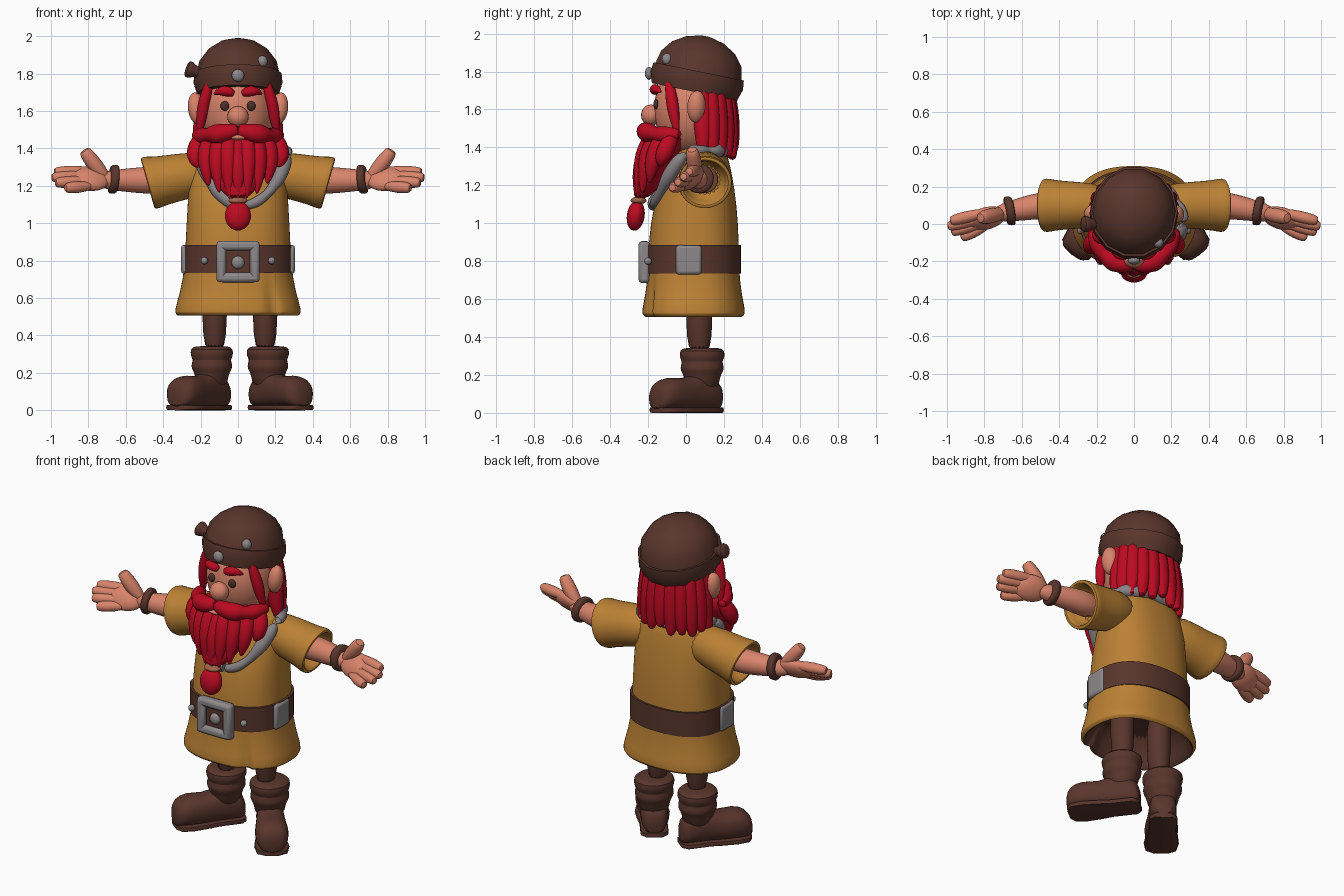
import bpy, bmesh, math, random
from mathutils import Vector, Matrix, Euler

random.seed(4)
if "Cube" in bpy.data.objects:
    bpy.data.objects.remove(bpy.data.objects["Cube"], do_unlink=True)


def material(name, *colour):
    mat = bpy.data.materials.new(name)
    mat.use_nodes = True
    mat.diffuse_color = (*colour, 1)
    mat.node_tree.nodes["Principled BSDF"].inputs["Base Color"].default_value = (*colour, 1)
    return mat


MUSTARD = material("mustard cloth", .5, .22, .035)
BROWN = material("brown leather", .1, .036, .025)
RED = material("red hair", .5, .003, .015)
SKIN = material("skin", .69, .23, .145)
METAL = material("grey metal", .27, .25, .26)
FUR = material("grey fur", .25, .23, .24)
DARK = material("dark eyes", .07, .03, .025)
TIE = material("tan tie", .36, .13, .07)


def finish(name, bm, materials, subsurf=0, bevel=0, angle=50):
    """Turn a bmesh into a shaded object with its modifiers."""
    bmesh.ops.recalc_face_normals(bm, faces=bm.faces)
    mesh = bpy.data.meshes.new(name)
    bm.to_mesh(mesh)
    bm.free()
    obj = bpy.data.objects.new(name, mesh)
    bpy.context.collection.objects.link(obj)
    for mat in materials:
        mesh.materials.append(mat)
    if bevel:
        modifier = obj.modifiers.new("bevel", "BEVEL")
        modifier.width, modifier.segments = bevel, 2
    if subsurf:
        modifier = obj.modifiers.new("smooth", "SUBSURF")
        modifier.levels = modifier.render_levels = subsurf
    bpy.ops.object.select_all(action="DESELECT")
    bpy.context.view_layer.objects.active = obj
    obj.select_set(True)
    bpy.ops.object.shade_smooth_by_angle(angle=math.radians(angle))
    return obj


def signed_power(value, exponent):
    return math.copysign(abs(value) ** exponent, value)


def ring(centre, u, v, sides, power=2):
    """Superellipse around a centre, spanned by the half axes u and v."""
    turns = [math.tau * i / sides for i in range(sides)]
    return [Vector(centre) + Vector(u) * signed_power(math.cos(a), 2 / power)
            + Vector(v) * signed_power(math.sin(a), 2 / power) for a in turns]


def loft(name, rings, *materials, lining=0, subsurf=1, angle=50):
    """Skin a row of rings; the first lining bands take the second material."""
    bm = bmesh.new()
    loops = [[bm.verts.new(point) for point in points] for points in rings]
    for k, (low, high) in enumerate(zip(loops, loops[1:])):
        for i in range(len(low)):
            face = bm.faces.new((low[i - 1], low[i], high[i], high[i - 1]))
            face.material_index = int(k < lining)
    bm.faces.new(loops[0]).material_index = int(lining > 0)
    bm.faces.new(loops[-1])
    return finish(name, bm, materials, subsurf=subsurf, angle=angle)


def stack(name, rows, *materials, x=0, centre=lambda z: 0, sides=24, power=2, **options):
    """Upright form from rows of height, half width and half depth."""
    rings = [ring((x, centre(z), z), (width, 0, 0), (0, depth, 0), sides, power) for z, width, depth in rows]
    return loft(name, rings, *materials, **options)


def tube(name, path, radii, mat, side=1, axis=None, sides=10):
    """Round form along a path, flipped across the middle by side."""
    points = [Vector((x * side, y, z)) for x, y, z in path]
    rings = []
    for i, (point, radius) in enumerate(zip(points, radii)):
        ahead = points[min(i + 1, len(points) - 1)] - points[max(i - 1, 0)]
        if axis:
            ahead = Vector((axis[0] * side, axis[1], axis[2]))
        ahead.normalize()
        helper = Vector((0, 1, 0)) if abs(ahead.y) < .8 else Vector((0, 0, 1))
        u = ahead.cross(helper).normalized()
        rings.append(ring(point, u * radius, ahead.cross(u) * radius, sides))
    return loft(name, rings, mat)


def lock(name, start, pull, end, radius, mat, side=1, reach=.75):
    """Tapered strand on a bent path; a shorter reach gives a blunter tip."""
    start, pull, end = Vector(start), Vector(pull), Vector(end)
    steps = [i / 6 for i in range(7)]
    path = [start.lerp(pull, t).lerp(pull.lerp(end, t), t) for t in steps]
    radii = [radius * math.sin(math.pi * (.2 + reach * t)) for t in steps]
    return tube(name, path, radii, mat, side=side, sides=8)


def ball(name, location, scale, mat, rotation=(0, 0, 0), sides=20):
    bm = bmesh.new()
    matrix = Matrix.LocRotScale(Vector(location), Euler(rotation), Vector(scale))
    bmesh.ops.create_uvsphere(bm, u_segments=sides, v_segments=sides // 2 + 2, radius=1, matrix=matrix)
    return finish(name, bm, [mat])


def box(name, location, size, mat, bevel):
    bm = bmesh.new()
    bmesh.ops.create_cube(bm, size=1, matrix=Matrix.LocRotScale(Vector(location), None, Vector(size)))
    return finish(name, bm, [mat], bevel=bevel)


# Tunic with a dark lining and a split in the front hem
tunic = stack("tunic", [(.7, .24, .2), (.52, .3, .24), (.5, .32, .25), (.52, .34, .275), (.56, .332, .268), (.7, .29, .24),
                        (.9, .28, .24), (1.1, .27, .22), (1.25, .26, .18), (1.38, .22, .13), (1.4, .13, .1)],
              MUSTARD, BROWN, centre=lambda z: .04 + .2 * max(0, z - .9) ** 2, sides=48, power=2.4, lining=2)
for vertex in tunic.data.vertices:
    if vertex.co.z < .65 and vertex.co.y < -.1 and abs(vertex.co.x - .175) < .022:
        vertex.co.y += .04

# Belt, buckle and fittings
stack("belt", [(z, .294, .25) for z in (.735, .885)], BROWN, centre=lambda z: .04, sides=48, power=2.4, subsurf=0)
for side in (1, -1):
    box("buckle_upright", (.09 * side, -.22, .795), (.052, .06, .22), METAL, bevel=.018)
    box("buckle_bar", (0, -.22, .795 + .085 * side), (.2, .06, .052), METAL, bevel=.018)
    box("belt_side_plate", (.284 * side, .015, .807), (.04, .135, .155), METAL, bevel=.015)
    ball("belt_stud", (.18 * side, -.2, .8), (.02, .02, .02), METAL, sides=10)
box("buckle_plate", (0, -.21, .795), (.13, .03, .13), BROWN, bevel=.005)
ball("buckle_stud", (0, -.225, .79), (.035, .022, .035), METAL, sides=12)

# Sleeves, arms and hands
for side in (1, -1):
    tube("sleeve", [(x, .1, 1.31 - .2 * x) for x in (.38, .46, .485, .485, .45, .42, .3, .12)],
         [.1, .11, .125, .145, .145, .135, .127, .11], MUSTARD, side=side, axis=(1, 0, -.28), sides=20)
    tube("arm", [(x, .1 - .2 * max(0, x - .5), 1.23) for x in (.36, .5, .6, .7, .76)], [.078, .074, .064, .052, .03],
         SKIN, side=side, sides=14)
    tube("wristband", [(x, .07, 1.235) for x in (.64, .65, .68, .69)], [.07, .08, .08, .07], BROWN,
         side=side, axis=(1, -.15, .1), sides=16)
    ball("palm", (.79 * side, .03, 1.238), (.11, .042, .078), SKIN, rotation=(-.7, 0, -.25 * side))
    for finger in range(4):
        fan = finger / 3 - .5
        knuckle = Vector((.78, .03 + .07 * fan, 1.24 + .08 * fan))
        tip = Vector((1 - .15 * (fan - .2) ** 2, -.03 + .09 * fan, 1.23 + .085 * fan))
        lock("finger", knuckle, knuckle.lerp(tip, .6), tip, .035, SKIN, side=side, reach=.55)
    lock("thumb", (.7, .055, 1.24), (.77, .045, 1.31), (.825, .03, 1.395), .045, SKIN, side=side, reach=.55)

# Legs and turned-out boots, the foot lofted from heel to toe
FOOT = [(-.09, .05, .1), (-.06, .08, .18), (.08, .08, .2), (.14, .09, .16), (.24, .1, .18), (.31, .09, .15), (.335, .05, .1)]
for side in (1, -1):
    forward, across = Vector((.61 * side, -.79, 0)), Vector((.79 * side, .61, 0))
    heel = Vector((.14 * side + .01, .1, .015))
    up = Vector((0, 0, .5))
    loft("boot_foot", [ring(heel + forward * along + up * tall, across * wide, up * tall, 16, 2.5)
                       for along, wide, tall in FOOT], BROWN)
    loft("boot_sole", [ring(heel + forward * along * .97, across * wide, up * .03, 12, 6)
                       for along, wide, tall in FOOT], BROWN, subsurf=0)
    cuff = [(.1, .08), (.2, .09), (.22, .11), (.25, .11), (.27, .1), (.29, .115), (.33, .115), (.345, .09)]
    stack("boot_shaft", [(z, r, r + .005) for z, r in cuff], BROWN, x=.15 * side + .01, centre=lambda z: .085)
    stack("leg", [(z, .05 + z / 30, .06 + z / 50) for z in (.3, .5, .76)], BROWN,
          x=.135 * side + .01, centre=lambda z: .07, sides=16)

# Fur collar: a lumpy roll that dips to a point in front
turns = [math.tau * i / 40 for i in range(41)]
tube("fur_collar", [(.235 * math.sin(a) + .03, .02 - .19 * math.cos(a), 1.385 - .29 * max(0, math.cos(a)) ** 1.4)
                    for a in turns], [random.uniform(.024, .045) for a in turns], FUR, sides=8)

# Head and face
ball("head", (0, .03, 1.6), (.195, .2, .24), SKIN, sides=28)
ball("nose", (0, -.185, 1.57), (.057, .052, .056), SKIN)
ball("lower_lip", (0, -.222, 1.46), (.05, .03, .015), SKIN, sides=12)
for side in (1, -1):
    ball("ear", (.222 * side, .055, 1.615), (.045, .05, .085), SKIN, rotation=(0, .12 * side, .5 * side))
    ball("eye", (.07 * side, -.158, 1.627), (.024, .014, .026), DARK, sides=12)
    lock("eyebrow", (.02, -.16, 1.69), (.08, -.18, 1.725), (.13, -.13, 1.69), .031, RED, side=side)
    lock("sideburn", (.15, -.09, 1.76), (.2, -.07, 1.6), (.21, -.04, 1.44), .036, RED, side=side)
    lock("moustache", (-.01, -.215, 1.5), (.17, -.25, 1.46), (.23, -.02, 1.47), .06, RED, side=side, reach=.65)

# Beard: a leaning core with tapered locks laid over it, tied into a tail
stack("beard", [(1.5, .18, .1), (1.4, .22, .1), (1.25, .16, .08), (1.12, .05, .05)], RED,
      centre=lambda z: -.07 - .45 * (1.5 - z))
for side in (1, -1):
    for i in range(4):
        x = .05 + .055 * i
        y = 2.6 * x * x - .2
        end = 1.13 + .02 * i * i + random.uniform(-.015, .015)
        lock("beard_lock", (x * .9, y + .02, 1.48), (x * 1.2, y - .05, 1.35), (x - .005, y - .06, end), .052, RED, side=side)
lock("beard_middle_lock", (0, -.18, 1.47), (0, -.25, 1.3), (0, -.26, 1.12), .05, RED)
ball("beard_tie", (0, -.25, 1.12), (.052, .042, .02), TIE, sides=14)
ball("beard_tail", (0, -.265, 1.04), (.07, .047, .08), RED, rotation=(-.15, 0, 0))

# Back hair: a core and a fringe of hanging locks
stack("hair", [(1.74, .19, .09), (1.6, .19, .09), (1.46, .2, .1), (1.36, .17, .08)], RED, centre=lambda z: .145)
for i in range(11):
    out, back = math.cos(math.pi * i / 10), math.sin(math.pi * i / 10)
    lock("hair_lock", (.175 * out, .09 + .13 * back, 1.74), (.185 * out, .09 + .14 * back, 1.5),
         (.22 * out, .09 + .165 * back, random.uniform(1.32, 1.37)), .055, RED, reach=.68)

# Cap: rim band and faceted dome, tilted back, with studs and a side knot
rim = [(0, .22), (.06, .238), (.11, .233)]
dome = [(.11 + .19 * math.sin(a), .222 * math.cos(a) ** 1.05) for a in map(math.radians, range(0, 90, 21))]
cap = stack("cap", [(z, r, r * 1.07) for z, r in rim + dome], BROWN, sides=14, subsurf=0, angle=35)
cap.location = (0, .045, 1.693)
cap.rotation_euler.x = -.2
ball("cap_front_stud", (0, -.195, 1.79), (.034, .022, .034), METAL, sides=12)
ball("cap_side_stud", (.13, -.1, 1.865), (.028, .028, .032), METAL, sides=12)
tube("cap_knot", [(-x, 0, 1.735 + x / 3) for x in (.19, .23, .25, .27, .28)], [.035, .03, .05, .05, .03], BROWN, sides=8)
